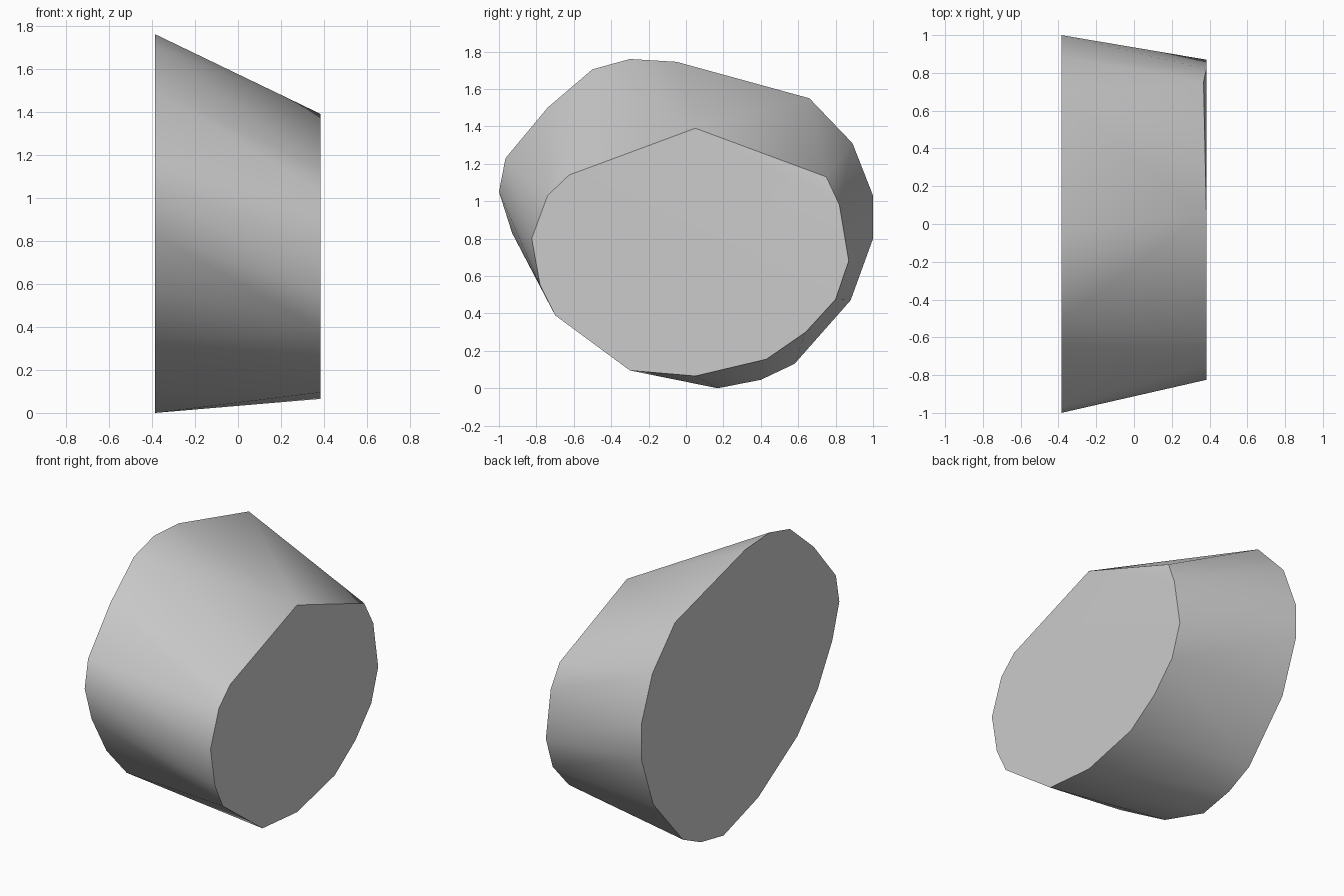
import bpy
import bmesh
import math

# Remove the default object
default_cube = bpy.data.objects.get("Cube")
if default_cube:
    bpy.data.objects.remove(default_cube, do_unlink=True)


def make_material(name, colour):
    material = bpy.data.materials.new(name)
    material.use_nodes = True
    material.diffuse_color = colour
    shader = material.node_tree.nodes["Principled BSDF"]
    shader.inputs["Base Color"].default_value = colour
    return material


# Outline of the wide end, as (y, z)
wide_x = -0.385
wide_outline = [
    (-0.3, 1.76), (-0.05, 1.745), (0.66, 1.55), (0.89, 1.31), (1, 1.03),
    (1, 0.8), (0.88, 0.47), (0.58, 0.13), (0.4, 0.045), (0.17, 0),
    (-0.18, 0.11), (-0.575, 0.35), (-0.78, 0.57), (-0.93, 0.83),
    (-1, 1.05), (-0.965, 1.23), (-0.74, 1.5), (-0.5, 1.705),
]

# Outline of the narrow end, as (y, z)
narrow_x = 0.383
narrow_outline = [
    (0.05, 1.39), (0.82, 0.98), (0.87, 0.68), (0.8, 0.475), (0.64, 0.3),
    (0.43, 0.155), (0.05, 0.065), (-0.3, 0.095), (-0.7, 0.39),
    (-0.78, 0.55), (-0.825, 0.8), (-0.74, 1.03), (-0.625, 1.14),
]

# Slightly chipped corner of the narrow end, as (x, y, z)
chipped_corner = (0.368, 0.75, 1.13)


def build_stone(name, material):
    """Stretch a tight convex skin over both end outlines."""
    bm = bmesh.new()
    for x, outline in ((wide_x, wide_outline), (narrow_x, narrow_outline)):
        for y, z in outline:
            bm.verts.new((x, y, z))
    bm.verts.new(chipped_corner)
    hull = bmesh.ops.convex_hull(bm, input=list(bm.verts))
    leftovers = set(hull["geom_interior"]) | set(hull["geom_unused"])
    loose = [v for v in leftovers if isinstance(v, bmesh.types.BMVert)]
    bmesh.ops.delete(bm, geom=loose, context="VERTS")

    # Merge the triangles of the flat ends into single faces
    bmesh.ops.dissolve_limit(bm, angle_limit=math.radians(0.5),
                             verts=list(bm.verts), edges=list(bm.edges))
    bmesh.ops.recalc_face_normals(bm, faces=list(bm.faces))

    mesh = bpy.data.meshes.new(name)
    bm.to_mesh(mesh)
    bm.free()
    mesh.materials.append(material)
    stone = bpy.data.objects.new(name, mesh)
    bpy.context.collection.objects.link(stone)
    return stone


stone = build_stone("stone_block", make_material("stone grey", (0.6, 0.6, 0.6, 1)))

# Smooth around the sides, crisp at both end rims
bpy.ops.object.select_all(action="DESELECT")
stone.select_set(True)
bpy.context.view_layer.objects.active = stone
bpy.ops.object.shade_smooth_by_angle(angle=math.radians(30))
